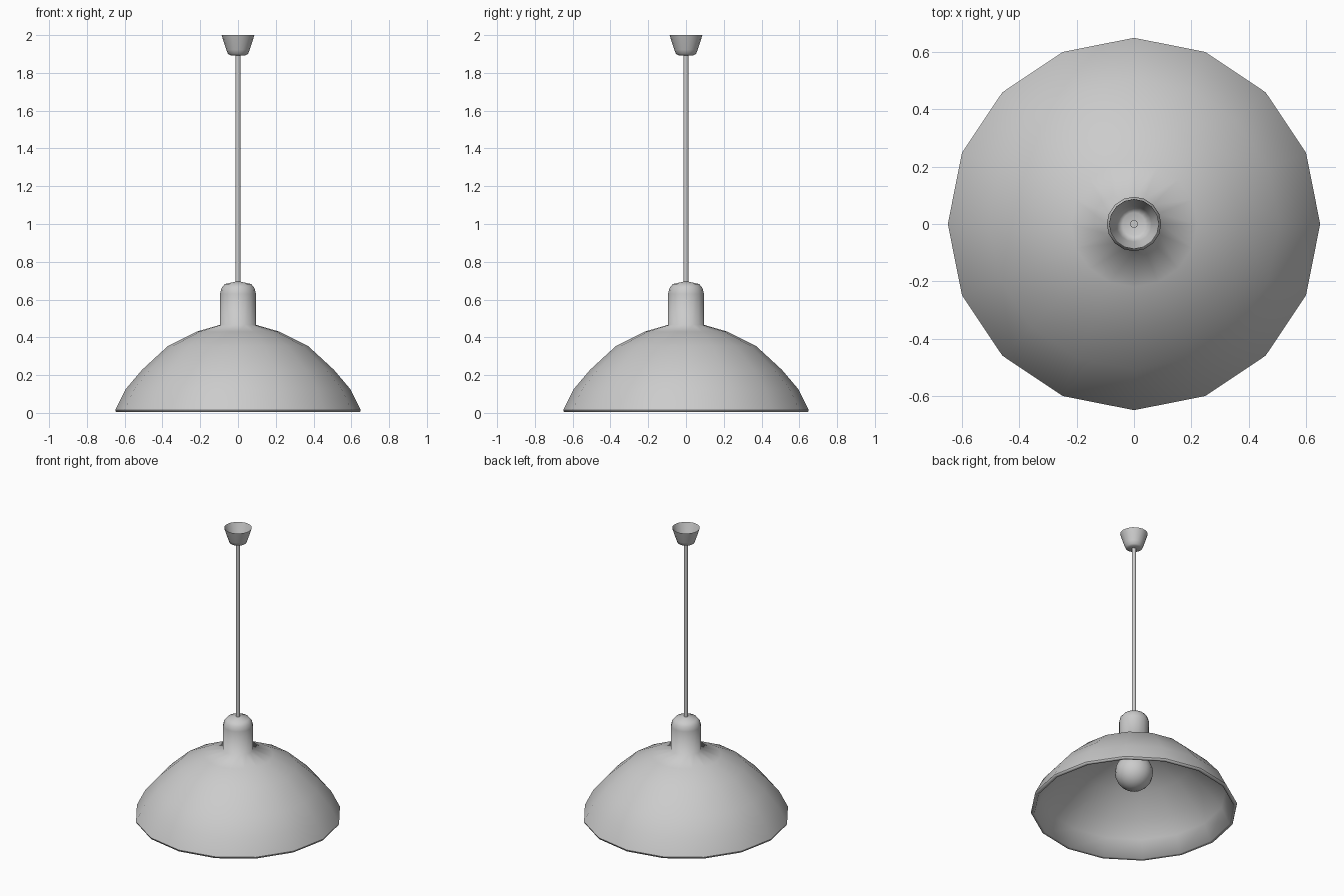
import bpy, bmesh, math

if "Cube" in bpy.data.objects:
    bpy.data.objects.remove(bpy.data.objects["Cube"])

SIDES = 16


def lathe(name, profile, sides=SIDES, sharp=80):
    """Revolve (radius, z) points about z; radius 0 makes a pole."""
    bm = bmesh.new()
    rings = []
    for r, z in profile:
        if r == 0:
            rings.append([bm.verts.new((0, 0, z))] * sides)
        else:
            rings.append([bm.verts.new((r * math.cos(2 * math.pi * i / sides),
                                        r * math.sin(2 * math.pi * i / sides), z))
                          for i in range(sides)])
    for a, b in zip(rings, rings[1:]):
        for i in range(sides):
            j = (i + 1) % sides
            quad = list(dict.fromkeys((a[i], a[j], b[j], b[i])))
            bm.faces.new(quad)
    mesh = bpy.data.meshes.new(name)
    bm.to_mesh(mesh)
    bm.free()
    ob = bpy.data.objects.new(name, mesh)
    bpy.context.collection.objects.link(ob)
    bpy.ops.object.select_all(action='DESELECT')
    ob.select_set(True)
    bpy.context.view_layer.objects.active = ob
    bpy.ops.object.shade_smooth_by_angle(angle=math.radians(sharp))
    return ob


# Shade with socket neck: rim, outer dome and neck
outer = [(0.65, 0.015), (0.595, 0.125), (0.508, 0.228), (0.37, 0.355),
         (0.22, 0.43), (0.095, 0.466), (0.095, 0.63), (0.088, 0.66),
         (0.07, 0.682), (0.012, 0.695)]
# Inner wall of the shade, running from the neck opening back to the rim
inner = [(0.08, 0.45), (0.21, 0.41), (0.358, 0.337), (0.493, 0.213),
         (0.576, 0.115), (0.627, 0.006), (0.646, 0.004), (0.65, 0.015)]
lathe("shade_inside", inner)
lathe("shade_outside", outer)

# Bulb: round globe narrowing into a neck inside the socket
globe = [(0.12 * math.sin(math.radians(a)), 0.27 - 0.12 * math.cos(math.radians(a)))
         for a in range(0, 136, 15)]
lathe("bulb", globe + [(0.06, 0.40), (0.055, 0.46), (0, 0.46)])

# Cord from socket to ceiling cup
lathe("cord", [(0.014, 0.685), (0.014, 1.90), (0, 1.90)], 8)

# Open ceiling cup
lathe("ceiling_cup", [(0, 1.893), (0.04, 1.893), (0.053, 1.90),
                      (0.062, 1.922), (0.087, 2.0)])
bpy.data.objects["bulb"].location.z = 0

# Centre the rim on the floor
for ob in bpy.context.collection.objects:
    for v in ob.data.vertices:
        v.co.z = max(v.co.z, 0.0)
